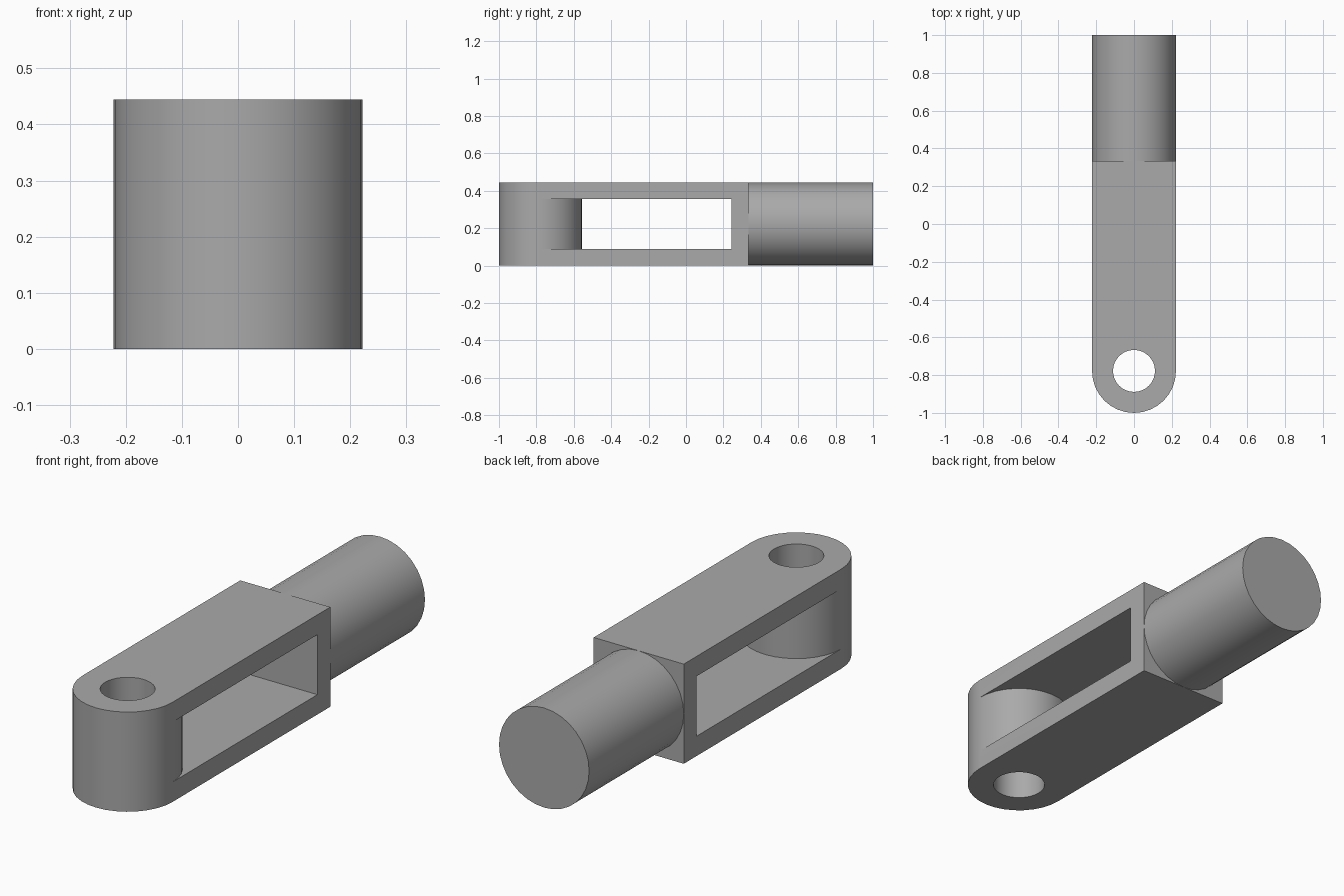
import bpy
import bmesh
from math import cos, sin, pi, radians
from mathutils import Matrix

R = 0.2222           # half width of the fork and radius of the rod
H = 2 * R            # height
PIN_Y = -1 + R       # centre of the rounded end
BLOCK_Y = 0.333      # back of the fork
SLOT_Y = 0.242       # back of the slot
WALL = 0.0885        # thickness of the fork arms
SEGS = 32

if "Cube" in bpy.data.objects:
    bpy.data.objects.remove(bpy.data.objects["Cube"])

steel = bpy.data.materials.new("grey steel")
steel.use_nodes = True
grey = (0.4, 0.4, 0.4, 1)
steel.diffuse_color = grey
steel.node_tree.nodes["Principled BSDF"].inputs["Base Color"].default_value = grey


def arc(radius, start, end, steps):
    """Points on an arc around the pin axis."""
    return [(radius * cos(start + (end - start) * i / steps),
             PIN_Y + radius * sin(start + (end - start) * i / steps))
            for i in range(steps + 1)]


def prism(name, outline, z0, z1):
    """Extrude a flat outline from z0 up to z1."""
    bm = bmesh.new()
    face = bm.faces.new([bm.verts.new((x, y, z0)) for x, y in outline])
    top = bmesh.ops.extrude_face_region(bm, geom=[face])["geom"]
    bmesh.ops.translate(bm, vec=(0, 0, z1 - z0),
                        verts=[v for v in top if isinstance(v, bmesh.types.BMVert)])
    bmesh.ops.recalc_face_normals(bm, faces=bm.faces)
    return finish(name, bm)


def finish(name, bm):
    mesh = bpy.data.meshes.new(name)
    bm.to_mesh(mesh)
    bm.free()
    mesh.materials.append(steel)
    obj = bpy.data.objects.new(name, mesh)
    bpy.context.collection.objects.link(obj)
    return obj


def activate(obj):
    bpy.ops.object.select_all(action="DESELECT")
    obj.select_set(True)
    bpy.context.view_layer.objects.active = obj


def cut(obj, cutter):
    mod = obj.modifiers.new("cut", "BOOLEAN")
    mod.operation = "DIFFERENCE"
    mod.solver = "EXACT"
    mod.object = cutter
    activate(obj)
    bpy.ops.object.modifier_apply(modifier=mod.name)
    bpy.data.objects.remove(cutter)


def smooth(obj):
    activate(obj)
    bpy.ops.object.shade_smooth_by_angle(angle=radians(30))
    obj.modifiers.new("flat sides", "WEIGHTED_NORMAL").keep_sharp = True


# Fork: rounded front, square back
fork = prism("fork", arc(R, -pi, 0, SEGS // 2) + [(R, BLOCK_Y), (-R, BLOCK_Y)], 0, H)

# Side-to-side slot that leaves a round boss around the pin hole
wide = R + 0.1
slot = arc(R, 0, pi, SEGS // 2) + [(-wide, PIN_Y), (-wide, SLOT_Y),
                                   (wide, SLOT_Y), (wide, PIN_Y)]
cut(fork, prism("slot_cutter", slot, WALL, H - WALL))

# Pin hole
cut(fork, prism("hole_cutter", arc(R / 2, 0, 2 * pi, SEGS)[:-1], -0.1, H + 0.1))
smooth(fork)

# Rod
bm = bmesh.new()
bmesh.ops.create_cone(bm, cap_ends=True, segments=SEGS, radius1=R, radius2=R,
                      depth=1 - BLOCK_Y,
                      matrix=Matrix.Translation((0, (1 + BLOCK_Y) / 2, R))
                      @ Matrix.Rotation(pi / 2, 4, "X"))
rod = finish("rod", bm)
smooth(rod)
